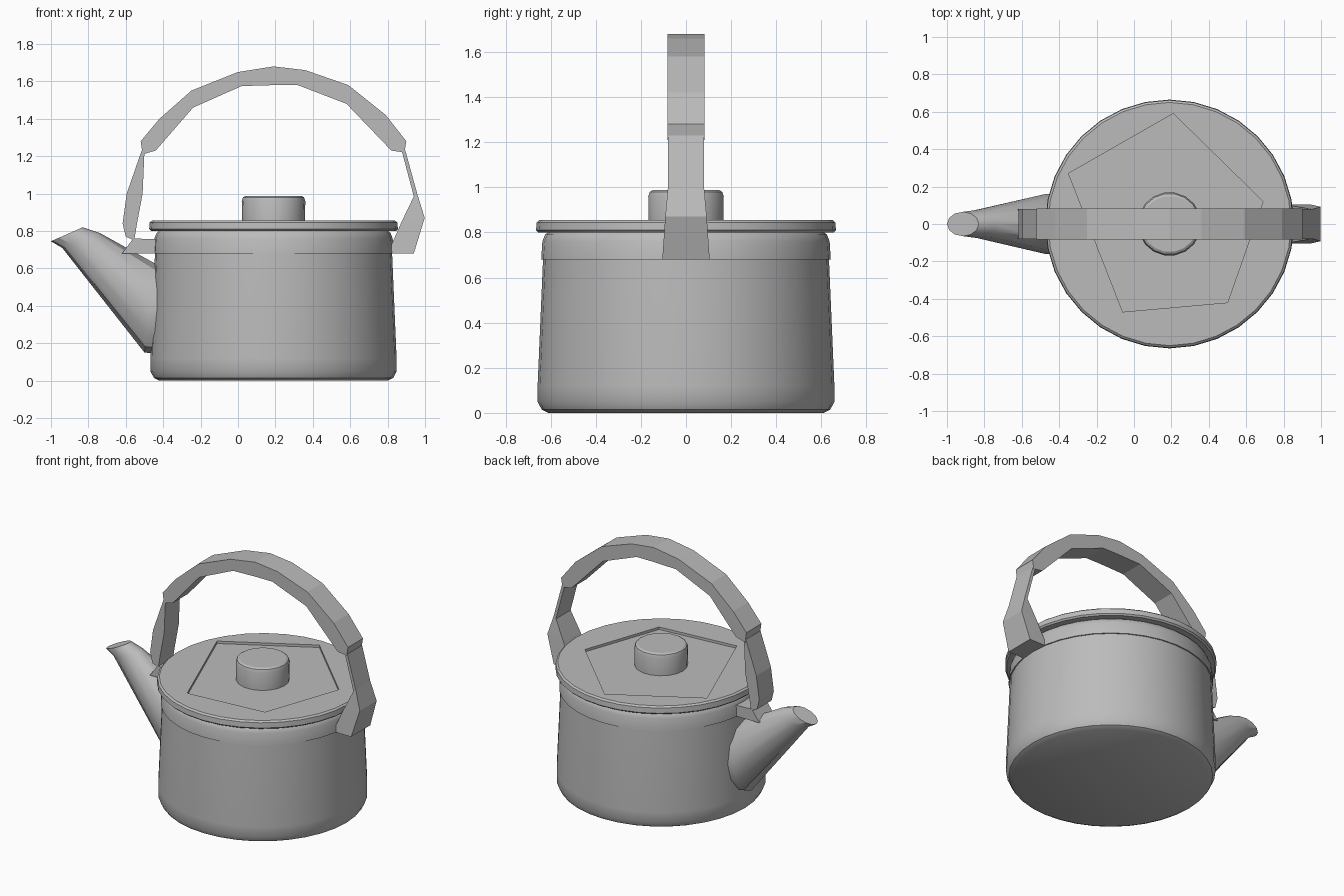
import bpy, bmesh, math
from mathutils import Vector

cube = bpy.data.objects.get("Cube")
if cube:
    bpy.data.objects.remove(cube, do_unlink=True)

GREY = (0.5, 0.5, 0.5, 1)
metal = bpy.data.materials.new("grey metal")
metal.use_nodes = True
metal.diffuse_color = GREY
metal.node_tree.nodes["Principled BSDF"].inputs["Base Color"].default_value = GREY
AXIS_X = 0.19


def make(name, bm, smooth=True):
    bmesh.ops.recalc_face_normals(bm, faces=bm.faces)
    mesh = bpy.data.meshes.new(name)
    bm.to_mesh(mesh)
    bm.free()
    mesh.materials.append(metal)
    ob = bpy.data.objects.new(name, mesh)
    bpy.context.collection.objects.link(ob)
    if smooth:
        bpy.ops.object.select_all(action="DESELECT")
        ob.select_set(True)
        bpy.context.view_layer.objects.active = ob
        bpy.ops.object.shade_smooth_by_angle(angle=math.radians(30))
    return ob


def loft(name, rings, smooth=True):
    """Skin closed rings of points and cap both ends."""
    bm = bmesh.new()
    loops = [[bm.verts.new(p) for p in ring] for ring in rings]
    n = len(loops[0])
    for a, b in zip(loops, loops[1:]):
        for i in range(n):
            j = (i + 1) % n
            bm.faces.new((a[i], a[j], b[j], b[i]))
    bm.faces.new(loops[0])
    bm.faces.new(loops[-1])
    return make(name, bm, smooth)


def lathe(name, profile, sides):
    angles = [math.tau * i / sides for i in range(sides)]
    return loft(name, [[(AXIS_X + r * math.cos(a), r * math.sin(a), z) for a in angles]
                       for r, z in profile])


def strap(name, sections):
    """Rectangular band from (outer xz, inner xz, half width) sections."""
    return loft(name, [[(o[0], -w, o[1]), (o[0], w, o[1]), (i[0], w, i[1]), (i[0], -w, i[1])]
                       for o, i, w in sections], smooth=False)


# Round pot with a rolled foot and a slim collar band
lathe("pot_body", [(0.61, 0), (0.64, 0.015), (0.658, 0.05), (0.658, 0.12), (0.634, 0.68),
                   (0.642, 0.68), (0.637, 0.76), (0.625, 0.79), (0.60, 0.81)], 36)

# Lid disc with a shallow five-sided panel sunk into its top
lid = lathe("lid", [(0.655, 0.80), (0.665, 0.81), (0.662, 0.845), (0.65, 0.855)], 32)
corners = [(-0.35, 0.27), (0.21, 0.59), (0.69, 0.12), (0.50, -0.42), (-0.06, -0.47)]
cutter = loft("lid_panel_cutter", [[(x, y, 0.838) for x, y in corners],
                                   [(x, y, 0.95) for x, y in corners]], smooth=False)
cutter.hide_render = True
cutter.hide_viewport = True
cut = lid.modifiers.new("panel", "BOOLEAN")
cut.object = cutter
cut.operation = "DIFFERENCE"
cut.solver = "EXACT"

# Lid knob
lathe("lid_knob", [(0.167, 0.82), (0.17, 0.96), (0.163, 0.98), (0.15, 0.988)], 18)

# Tapered spout: (lower point, upper point, half width) of each ring
spout = [((-0.35, 0.14), (-0.33, 0.56), 0.17), ((-0.50, 0.15), (-0.45, 0.63), 0.16),
         ((-0.94, 0.71), (-0.74, 0.79), 0.075), ((-1.0, 0.745), (-0.83, 0.82), 0.065)]
rings = []
for low, high, w in spout:
    low, high = Vector((low[0], 0, low[1])), Vector((high[0], 0, high[1]))
    mid, half = (low + high) / 2, (high - low) / 2
    rings.append([mid + half * math.cos(a) + Vector((0, w * math.sin(a), 0))
                  for a in (math.tau * i / 12 for i in range(12))])
loft("spout", rings)

# Arched grip
outer = [(-0.52, 1.28), (-0.42, 1.40), (-0.25, 1.55), (0.0, 1.65), (0.19, 1.68),
         (0.36, 1.66), (0.59, 1.58), (0.79, 1.42), (0.90, 1.28)]
inner = [(-0.51, 1.21), (-0.44, 1.23), (-0.24, 1.46), (0.02, 1.575), (0.19, 1.58),
         (0.32, 1.58), (0.58, 1.48), (0.82, 1.23), (0.89, 1.22)]
strap("handle_grip", [(o, i, 0.082) for o, i in zip(outer, inner)])

# Handle arm on the spout side and its bracket
strap("right_handle_arm", [((-0.515, 1.23), (-0.50, 1.23), 0.08), ((-0.595, 1.0), (-0.51, 1.0), 0.08),
                           ((-0.617, 0.84), (-0.54, 0.84), 0.08), ((-0.60, 0.77), (-0.555, 0.75), 0.08)])
strap("right_handle_bracket", [((-0.56, 0.76), (-0.62, 0.68), 0.08),
                               ((-0.40, 0.755), (-0.40, 0.68), 0.08)])

# Handle arm on the far side, flaring into its mount
strap("left_handle_arm", [((0.895, 1.23), (0.875, 1.23), 0.08), ((0.958, 1.0), (0.94, 0.985), 0.08),
                          ((0.998, 0.87), (0.875, 0.85), 0.092), ((0.94, 0.68), (0.80, 0.68), 0.105)])
